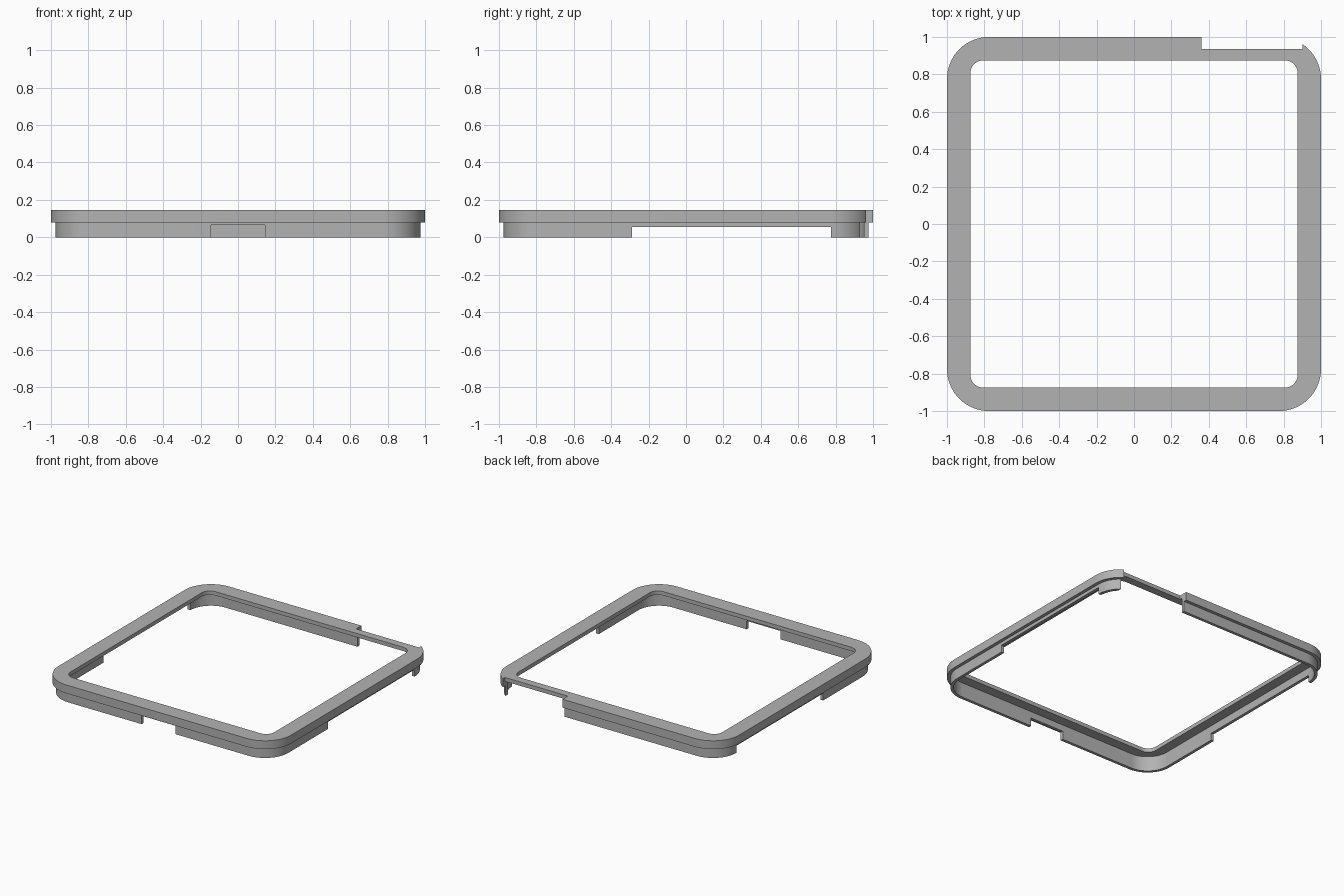
import bpy, bmesh, math
from mathutils import Vector

cube = bpy.data.objects.get("Cube")
if cube:
    bpy.data.objects.remove(cube, do_unlink=True)

# One grey plastic for the whole frame
grey = bpy.data.materials.new("grey plastic")
grey.use_nodes = True
colour = (0.45, 0.45, 0.45, 1)
grey.diffuse_color = colour
grey.node_tree.nodes["Principled BSDF"].inputs["Base Color"].default_value = colour

CORNER_STEPS = 16


def rounded_square(half, radius):
    """Outline of a square with rounded corners, counter-clockwise."""
    c = half - radius
    points = []
    for k, (sx, sy) in enumerate([(1, 1), (-1, 1), (-1, -1), (1, -1)]):
        for i in range(CORNER_STEPS + 1):
            a = math.pi / 2 * (k + i / CORNER_STEPS)
            points.append((sx * c + radius * math.cos(a), sy * c + radius * math.sin(a)))
    return points


def make_object(name, bm):
    bmesh.ops.recalc_face_normals(bm, faces=bm.faces)
    mesh = bpy.data.meshes.new(name)
    bm.to_mesh(mesh)
    bm.free()
    obj = bpy.data.objects.new(name, mesh)
    bpy.context.collection.objects.link(obj)
    mesh.materials.append(grey)
    return obj


def cut_box(target, low, high):
    """Remove a box, given by two opposite corners, from the target."""
    low, high = Vector(low), Vector(high)
    bm = bmesh.new()
    bmesh.ops.create_cube(bm, size=1)
    for v in bm.verts:
        v.co = (low + high) / 2 + v.co * (high - low)
    cutter = make_object("cutter", bm)
    cutter.hide_render = True
    mod = target.modifiers.new("cut", 'BOOLEAN')
    mod.operation = 'DIFFERENCE'
    mod.solver = 'EXACT'
    mod.object = cutter
    bpy.ops.object.modifier_apply(modifier=mod.name)
    bpy.data.objects.remove(cutter, do_unlink=True)


# Section of the frame: thin inner flange, hanging skirt, overhanging outer lip
TOP, FLANGE, LIP = 0.145, 0.115, 0.08
inner, skirt_in, skirt_out, outer = (0.875, 0.07), (0.952, 0.177), (0.975, 0.2), (1.0, 0.225)
section = [(inner, TOP), (inner, FLANGE), (skirt_in, FLANGE), (skirt_in, 0),
           (skirt_out, 0), (skirt_out, LIP), (outer, LIP), (outer, TOP)]

# Sweep the section around the square
bm = bmesh.new()
rings = [[bm.verts.new((x, y, z)) for x, y in rounded_square(*size)] for size, z in section]
for j, ring in enumerate(rings):
    following = rings[(j + 1) % len(rings)]
    for i in range(len(ring)):
        n = (i + 1) % len(ring)
        bm.faces.new((ring[i], ring[n], following[n], following[i]))
frame = make_object("frame", bm)
bpy.context.view_layer.objects.active = frame
frame.select_set(True)

# Long side notches, small front notch
cut_box(frame, (-1.2, -0.29, -0.1), (1.2, 0.775, 0.055))
cut_box(frame, (-0.145, -1.2, -0.1), (0.145, -0.8, 0.065))
# Back opening: lip and skirt removed, narrow flange strip kept
cut_box(frame, (0.36, 0.935, -0.1), (0.9, 1.2, 0.3))
cut_box(frame, (0.36, 0.8, -0.1), (0.9, 1.1, FLANGE - 0.001))

bpy.ops.object.shade_smooth_by_angle(angle=math.radians(30))
